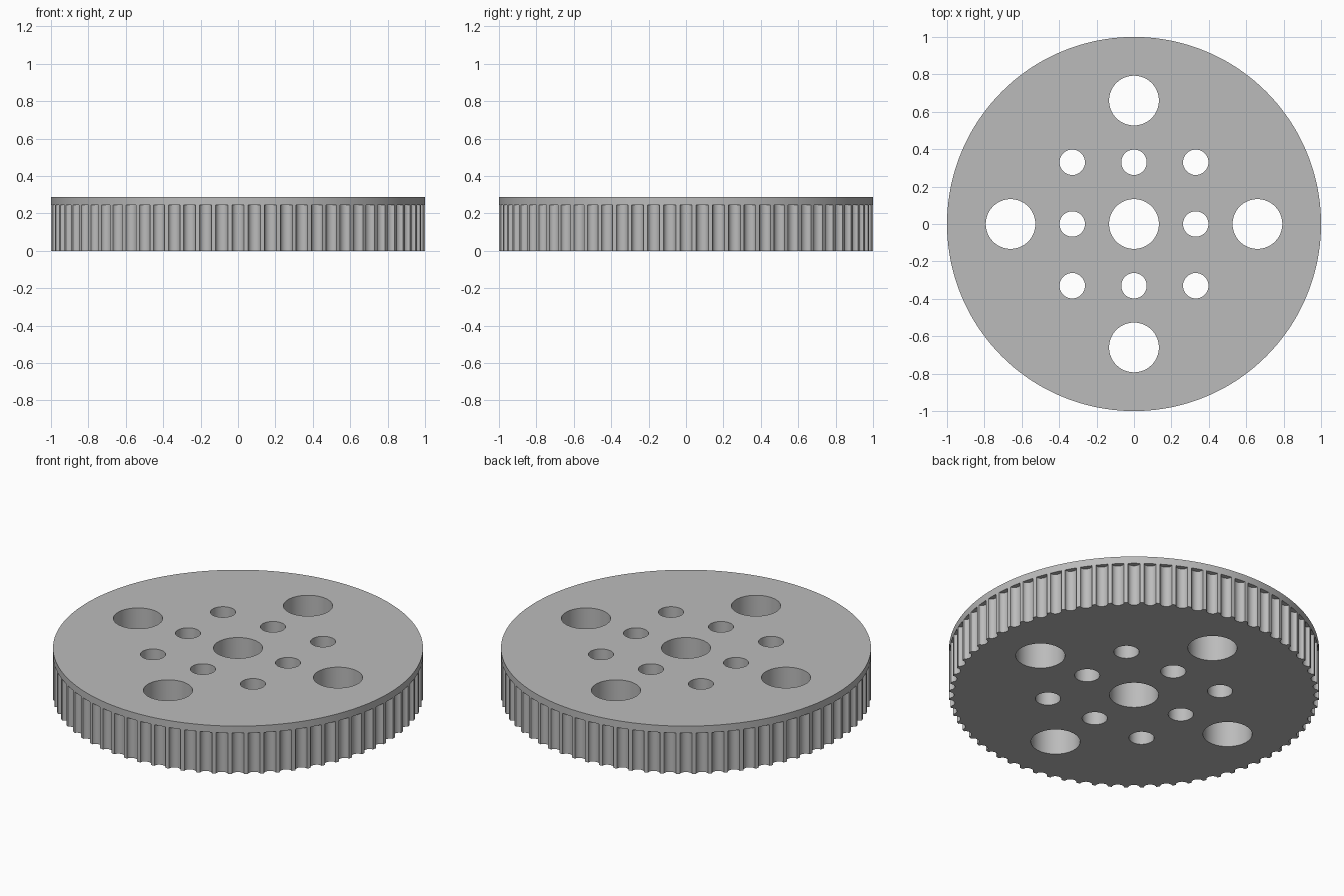
import bpy, bmesh
from math import sin, cos, pi, sqrt

TEETH = 72
PITCH = 2 * pi / TEETH
HALF_GROOVE = 0.0325    # half width of a groove at the rim
DEPTH = 0.028
RIM_Z, TOP_Z = 0.245, 0.287
STEPS = 12

cube = bpy.data.objects.get("Cube")
if cube:
    bpy.data.objects.remove(cube, do_unlink=True)

# Single plain grey
grey = bpy.data.materials.new("plain grey")
grey.use_nodes = True
colour = (0.5, 0.5, 0.5, 1)
grey.diffuse_color = colour
grey.node_tree.nodes["Principled BSDF"].inputs["Base Color"].default_value = colour


def add_mesh(name, bm):
    bmesh.ops.recalc_face_normals(bm, faces=bm.faces)
    mesh = bpy.data.meshes.new(name)
    bm.to_mesh(mesh)
    bm.free()
    obj = bpy.data.objects.new(name, mesh)
    bpy.context.collection.objects.link(obj)
    mesh.materials.append(grey)
    return obj


# Toothed outline: a rounded groove centred on each pitch, flat land between
outline = []
for tooth in range(TEETH):
    middle = tooth * PITCH - pi / 2
    for i in range(STEPS + 1):
        t = -cos(pi * i / STEPS)
        depth = DEPTH * sqrt(max(0, 1 - t * t))
        outline.append((middle + t * HALF_GROOVE, 1 - depth))

# Wheel body: toothed wall, ledge out to the flange, flange wall and caps
bm = bmesh.new()


def ring(z, toothed):
    return [bm.verts.new(((r if toothed else 1) * cos(a), (r if toothed else 1) * sin(a), z))
            for a, r in outline]


rings = [ring(0, True), ring(RIM_Z, True), ring(RIM_Z, False), ring(TOP_Z, False)]
for low, high in zip(rings, rings[1:]):
    for i in range(len(low)):
        j = (i + 1) % len(low)
        bm.faces.new((low[i], low[j], high[j], high[i]))
bm.faces.new(rings[0])
bm.faces.new(rings[-1])
bmesh.ops.remove_doubles(bm, verts=bm.verts, dist=0.00005)
bmesh.ops.dissolve_degenerate(bm, edges=bm.edges, dist=0.00005)
wheel = add_mesh("toothed_wheel", bm)

# Hole cutters: hub, four large holes, and a square of eight small holes
LARGE, SMALL, GRID = 0.133, 0.068, 0.33
holes = [(0, 0, LARGE)]
for x in (-1, 0, 1):
    for y in (-1, 0, 1):
        if x or y:
            holes.append((x * GRID, y * GRID, SMALL))
        if abs(x) + abs(y) == 1:
            holes.append((2 * x * GRID, 2 * y * GRID, LARGE))
bm = bmesh.new()
for x, y, radius in holes:
    made = bmesh.ops.create_cone(bm, cap_ends=True, segments=64, radius1=radius,
                                 radius2=radius, depth=1)
    bmesh.ops.translate(bm, verts=made["verts"], vec=(x, y, 0))
cutter = add_mesh("hole_cutter", bm)
cutter.hide_render = True

# Cut the holes and drop the helper
cut = wheel.modifiers.new("holes", "BOOLEAN")
cut.operation = "DIFFERENCE"
cut.solver = "EXACT"
cut.object = cutter
bpy.ops.object.select_all(action="DESELECT")
bpy.context.view_layer.objects.active = wheel
wheel.select_set(True)
bpy.ops.object.modifier_apply(modifier=cut.name)
bpy.data.objects.remove(cutter, do_unlink=True)
bpy.ops.object.shade_smooth_by_angle(angle=pi / 6)
